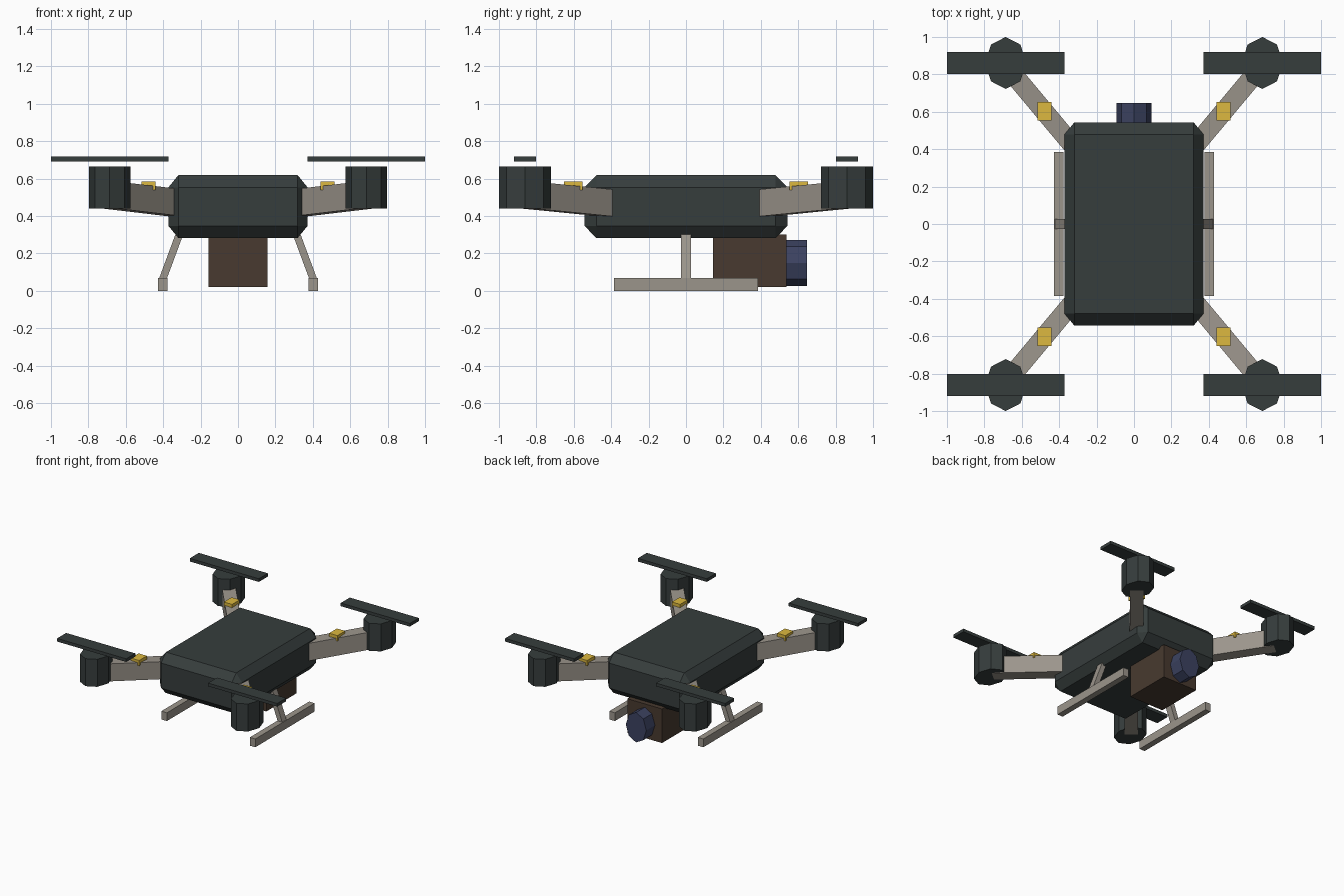
import bpy, bmesh
from math import pi
from mathutils import Matrix, Vector

if "Cube" in bpy.data.objects:
    bpy.data.objects.remove(bpy.data.objects["Cube"])


def material(name, rgb):
    m = bpy.data.materials.new(name)
    m.diffuse_color = (*rgb, 1)
    m.use_nodes = True
    m.node_tree.nodes["Principled BSDF"].inputs["Base Color"].default_value = m.diffuse_color
    return m


DARK = material("dark_shell", (0.037, 0.047, 0.046))
METAL = material("warm_grey", (0.33, 0.30, 0.26))
BROWN = material("brown_housing", (0.065, 0.042, 0.029))
BLUE = material("blue_glass", (0.045, 0.055, 0.12))
YELLOW = material("yellow_light", (0.72, 0.48, 0.05))


def finish(name, bm, mat):
    bmesh.ops.recalc_face_normals(bm, faces=bm.faces)
    me = bpy.data.meshes.new(name)
    bm.to_mesh(me)
    bm.free()
    ob = bpy.data.objects.new(name, me)
    bpy.context.collection.objects.link(ob)
    me.materials.append(mat)
    return ob


def box(name, centre, size, mat):
    bm = bmesh.new()
    bmesh.ops.create_cube(bm, size=1)
    bmesh.ops.scale(bm, vec=size, verts=bm.verts)
    bmesh.ops.translate(bm, vec=centre, verts=bm.verts)
    return finish(name, bm, mat)


def drum(name, centre, radii, depth, mat, rot=Matrix()):
    # eight-sided cylinder with a vertex on each axis, slightly elliptical
    bm = bmesh.new()
    bmesh.ops.create_cone(bm, cap_ends=True, segments=8, radius1=1, radius2=1, depth=depth)
    pts = [v.co for v in bm.verts]
    if not any(abs(p.x) < 1e-4 for p in pts):
        bmesh.ops.rotate(bm, matrix=Matrix.Rotation(pi / 8, 3, 'Z'), verts=bm.verts)
    bmesh.ops.scale(bm, vec=(*radii, 1), verts=bm.verts)
    bmesh.ops.transform(bm, matrix=Matrix.Translation(centre) @ rot, verts=bm.verts)
    return finish(name, bm, mat)


def beam(name, a, b, half_side, half_up, mat):
    # bar from a to b; each end is a rectangle spanned by the two half vectors
    bm = bmesh.new()
    s, u = Vector(half_side), Vector(half_up)
    for p in (Vector(a), Vector(b)):
        for i in (-1, 1):
            for j in (-1, 1):
                bm.verts.new(p + s * i + u * j)
    bmesh.ops.convex_hull(bm, input=bm.verts)
    bmesh.ops.dissolve_limit(bm, angle_limit=0.01, verts=bm.verts, edges=bm.edges)
    return finish(name, bm, mat)


# Body: block with every edge chamfered
bm = bmesh.new()
half, cut = Vector((0.372, 0.543, 0.168)), Vector((0.053, 0.064, 0.065))
for sx in (-1, 1):
    for sy in (-1, 1):
        for sz in (-1, 1):
            for axis in range(3):
                p = half - cut
                p[axis] = half[axis]
                bm.verts.new((p.x * sx, p.y * sy, p.z * sz + 0.45))
bmesh.ops.convex_hull(bm, input=bm.verts)
bmesh.ops.dissolve_limit(bm, angle_limit=0.01, verts=bm.verts, edges=bm.edges)
finish("body", bm, DARK)

# Camera housing and lens slung under the +y end
box("camera_housing", (0, 0.34, 0.16), (0.315, 0.392, 0.28), BROWN)
drum("camera_lens", (0, 0.584, 0.149), (0.093, 0.123), 0.128, BLUE, Matrix.Rotation(pi / 2, 4, 'X'))

for sx, side in ((-1, "left"), (1, "right")):
    # Landing gear
    box(f"skid_{side}", (0.402 * sx, 0, 0.034), (0.05, 0.77, 0.068), METAL)
    beam(f"strut_{side}", (0.405 * sx, 0, 0.055), (0.303 * sx, 0, 0.33),
         (0.021, 0, 0), (0, 0.028, 0), METAL)
    # Arm, motor, propeller and light on each corner
    for sy, end in ((-1, "front"), (1, "back")):
        tag = f"{end}_{side}"
        beam(f"arm_{tag}", (0.29 * sx, 0.375 * sy, 0.465), (0.687 * sx, 0.85 * sy, 0.512),
             (0.039 * sx, -0.033 * sy, 0), (0, 0, 0.072), METAL)
        drum(f"motor_{tag}", (0.686 * sx, 0.861 * sy, 0.552), (0.111, 0.139), 0.226, DARK)
        box(f"propeller_{tag}", (0.686 * sx, 0.861 * sy, 0.704), (0.628, 0.117, 0.026), DARK)
        box(f"light_{tag}", (0.479 * sx, 0.603 * sy, 0.561), (0.075, 0.1, 0.044), YELLOW)
